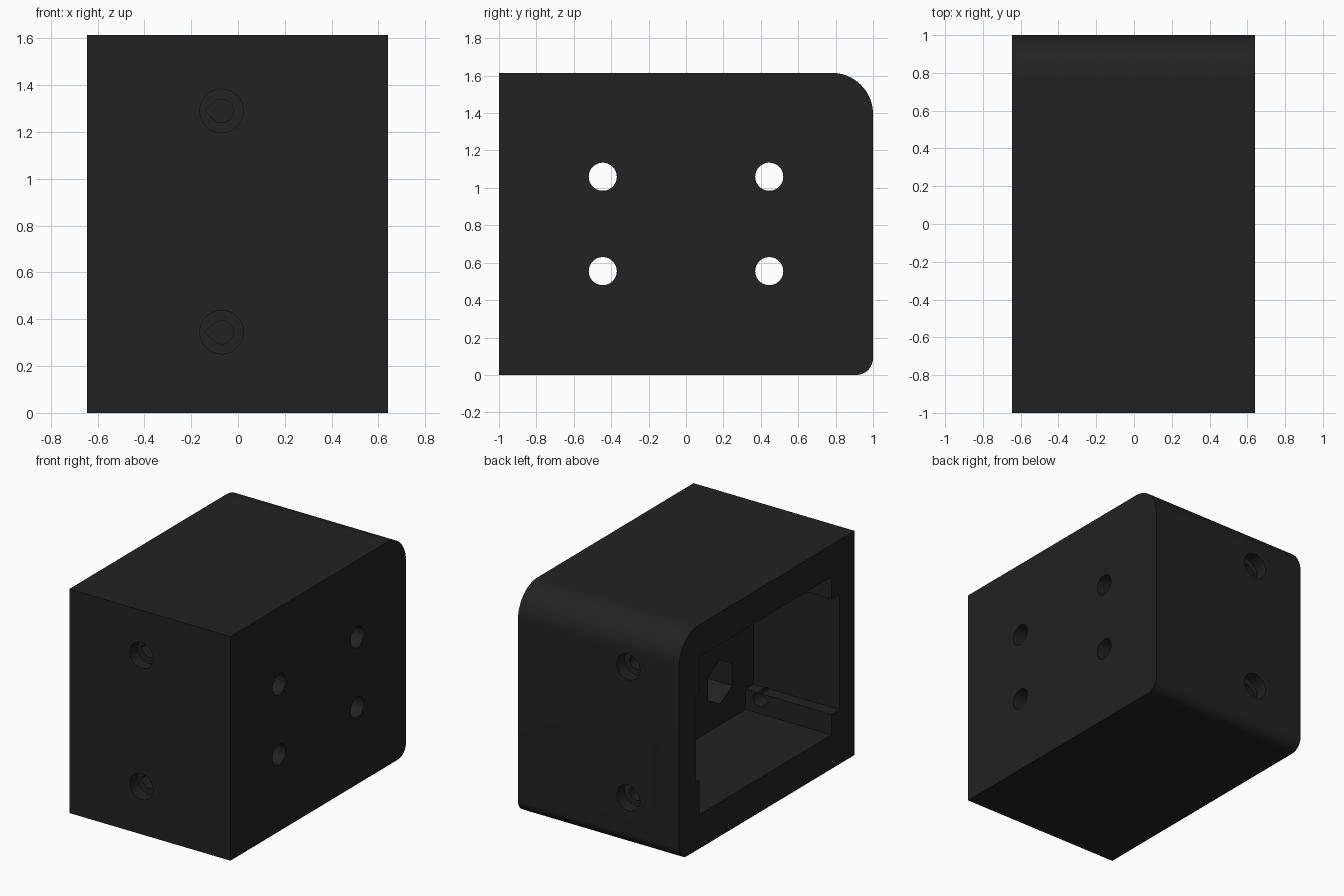
import bpy, bmesh
from math import sin, cos, pi, radians

if "Cube" in bpy.data.objects:
    bpy.data.objects.remove(bpy.data.objects["Cube"])

X0, X1, FLOOR = -0.645, 0.64, 0.04


def prism(name, pts, axis, a, b):
    """Extrude a 2D outline along x (outline in y,z) or y (outline in x,z)."""
    put = (lambda p, t: (t, p[0], p[1])) if axis == 'x' else (lambda p, t: (p[0], t, p[1]))
    bm = bmesh.new()
    lo = [bm.verts.new(put(p, a)) for p in pts]
    hi = [bm.verts.new(put(p, b)) for p in pts]
    n = len(pts)
    bm.faces.new(lo)
    bm.faces.new(hi)
    for i in range(n):
        j = (i + 1) % n
        bm.faces.new((lo[i], lo[j], hi[j], hi[i]))
    bmesh.ops.recalc_face_normals(bm, faces=bm.faces)
    me = bpy.data.meshes.new(name)
    bm.to_mesh(me)
    bm.free()
    ob = bpy.data.objects.new(name, me)
    bpy.context.collection.objects.link(ob)
    return ob


def arc(cu, cv, r, a0, a1, n):
    return [(cu + r * cos(radians(a0 + (a1 - a0) * i / n)),
             cv + r * sin(radians(a0 + (a1 - a0) * i / n))) for i in range(n + 1)]


def circle(u, v, r, n=48, start=0):
    return arc(u, v, r, start, start + 360, n)[:-1]


def teardrop(u, v, r):
    return arc(u, v, r, -135, 135, 30) + [(u - r * 2 ** 0.5, v)]


# Outer block with rounded back edges
outline = ([(-1, 0)] + arc(0.91, 0.09, 0.09, -90, 0, 12)
           + arc(0.78, 1.395, 0.22, 0, 90, 20) + [(-1, 1.615)])
housing = prism("housing", outline, 'x', X0, X1)

cutters = []

# Cavity open to the left, with screw bosses left in its corners
cavity = [(-0.736, 0.245), (0.77, 0.245), (0.77, 0.49), (0.807, 0.49),
          (0.807, 1.125), (0.77, 1.125), (0.77, 1.383), (-0.736, 1.383),
          (-0.736, 1.222), (-0.828, 1.222), (-0.828, 0.392), (-0.736, 0.392)]
cutters.append(prism("cavity_cutter", cavity, 'x', X0 - 0.1, FLOOR))

# Bolt holes through the right wall, with hexagonal nut pockets inside
for y in (-0.445, 0.445):
    for z in (0.555, 1.06):
        cutters.append(prism("bolt_cutter", circle(y, z, 0.075), 'x', FLOOR - 0.1, X1 + 0.1))
        cutters.append(prism("nut_cutter", circle(y, z, 0.159, 6, 30), 'x', FLOOR - 0.05, FLOOR + 0.3))

# Counterbored teardrop screw holes in the front and back walls
for x, s in ((-0.07, -1), (-0.24, 1)):
    for z in (0.345, 1.29):
        cutters.append(prism("head_cutter", circle(x, z, 0.093), 'y', s * 0.91, s * 1.1))
        cutters.append(prism("screw_cutter", teardrop(x, z, 0.05), 'y', s * 0.6, s * 1.05))

for c in cutters:
    c.hide_render = True
    m = housing.modifiers.new(c.name, 'BOOLEAN')
    m.operation, m.solver, m.object = 'DIFFERENCE', 'EXACT', c

# Bake the cuts and remove the helpers
bpy.context.view_layer.update()
deps = bpy.context.evaluated_depsgraph_get()
mesh = bpy.data.meshes.new_from_object(housing.evaluated_get(deps))
housing.modifiers.clear()
housing.data = mesh
for c in cutters:
    bpy.data.objects.remove(c)

# Dark plastic
mat = bpy.data.materials.new("dark_plastic")
mat.diffuse_color = (0.016, 0.016, 0.016, 1)
mat.use_nodes = True
mat.node_tree.nodes["Principled BSDF"].inputs["Base Color"].default_value = mat.diffuse_color
mesh.materials.clear()
mesh.materials.append(mat)

bpy.context.view_layer.objects.active = housing
housing.select_set(True)
bpy.ops.object.shade_smooth_by_angle(angle=radians(30))
